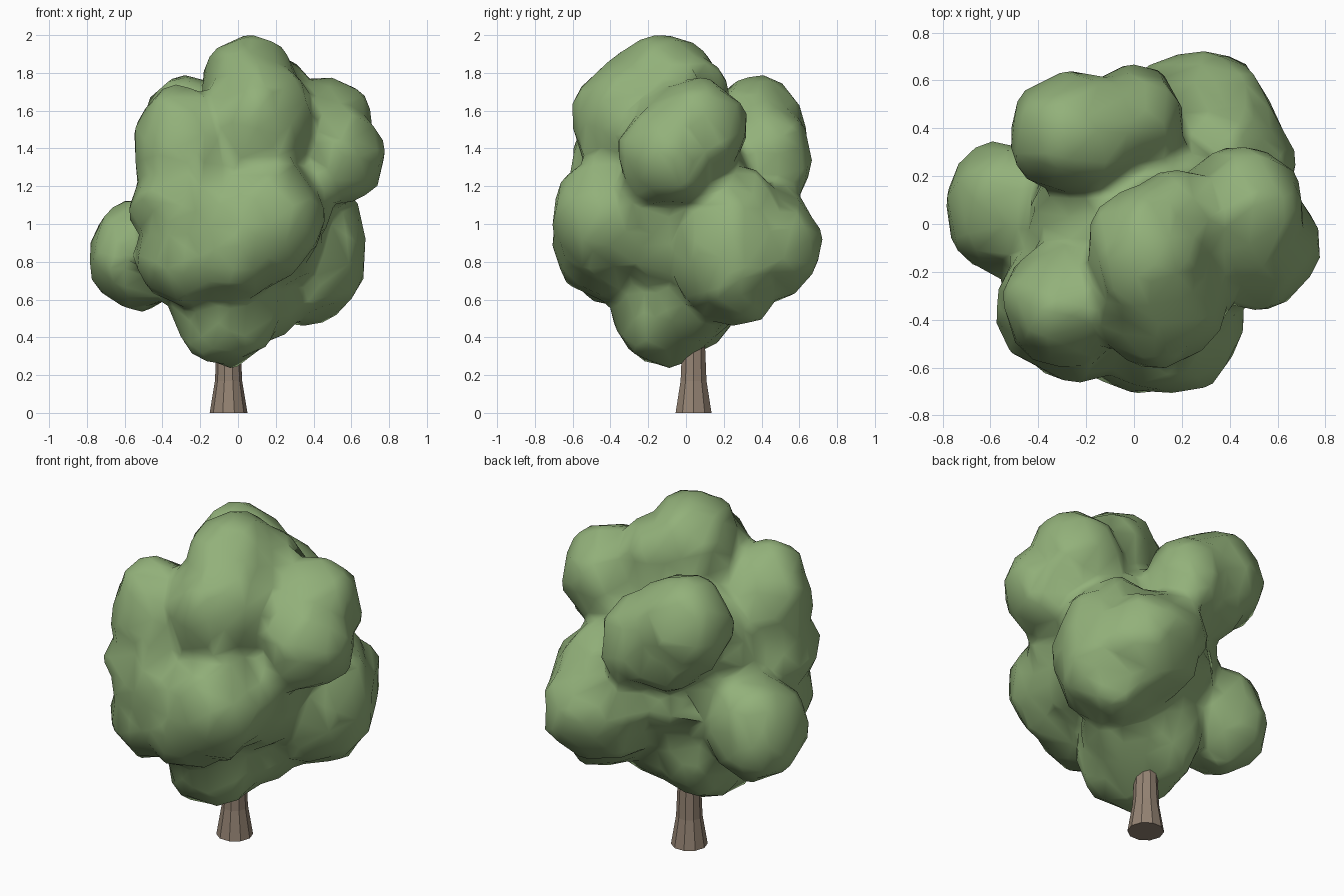
import bpy, bmesh, math
from mathutils import Vector, Matrix, noise

cube = bpy.data.objects.get("Cube")
if cube:
    bpy.data.objects.remove(cube, do_unlink=True)


def material(name, rgb):
    m = bpy.data.materials.new(name)
    m.use_nodes = True
    m.diffuse_color = (*rgb, 1)
    bsdf = next(n for n in m.node_tree.nodes if n.type == 'BSDF_PRINCIPLED')
    bsdf.inputs["Base Color"].default_value = (*rgb, 1)
    bsdf.inputs["Roughness"].default_value = 0.9
    return m


def add_object(name, bm, mat):
    mesh = bpy.data.meshes.new(name)
    bm.to_mesh(mesh)
    bm.free()
    mesh.materials.append(mat)
    obj = bpy.data.objects.new(name, mesh)
    bpy.context.collection.objects.link(obj)
    return obj


leaf_green = material("leaf green", (0.29, 0.44, 0.195))
bark_brown = material("bark brown", (0.295, 0.225, 0.17))

# Trunk: flared, faceted column
SIDES = 10
bm = bmesh.new()
rings = []
for z, r in [(0, 0.1), (0.17, 0.072), (0.45, 0.06), (0.8, 0.04)]:
    rings.append([bm.verts.new((-0.05 + r * math.cos(math.tau * i / SIDES),
                                0.04 + r * math.sin(math.tau * i / SIDES), z))
                  for i in range(SIDES)])
for low, high in zip(rings, rings[1:]):
    for i in range(SIDES):
        j = (i + 1) % SIDES
        bm.faces.new((low[i], low[j], high[j], high[i]))
bm.faces.new(rings[0][::-1])
bm.faces.new(rings[-1])
add_object("trunk", bm, bark_brown)

# Foliage: lumpy clumps (centre, radii) fused into one crown
clumps = [
    ((0.02, 0.00, 1.08), (0.47, 0.45, 0.52)),    # core
    ((0.10, -0.24, 1.53), (0.32, 0.36, 0.36)),   # top
    ((0.06, -0.12, 1.72), (0.25, 0.29, 0.28)),   # peak
    ((0.17, 0.01, 1.65), (0.23, 0.22, 0.25)),    # peak, back shoulder
    ((0.45, 0.05, 1.50), (0.27, 0.27, 0.28)),    # upper right
    ((0.50, -0.08, 1.36), (0.27, 0.27, 0.28)),   # upper right, lower lobe
    ((-0.24, 0.38, 1.49), (0.28, 0.25, 0.29)),   # upper back
    ((0.00, 0.43, 1.36), (0.21, 0.23, 0.28)),    # upper back, inner lobe
    ((-0.13, 0.39, 1.32), (0.25, 0.22, 0.24)),   # upper back, low lobe
    ((0.35, 0.24, 0.88), (0.32, 0.33, 0.42)),    # lower back right
    ((0.28, 0.40, 0.88), (0.31, 0.31, 0.30)),    # lower back
    ((0.16, 0.44, 0.97), (0.23, 0.24, 0.24)),    # lower back shoulder
    ((-0.53, 0.08, 0.84), (0.26, 0.27, 0.30)),   # lower left
    ((0.15, -0.41, 1.03), (0.30, 0.30, 0.33)),   # front
    ((0.27, -0.21, 1.13), (0.24, 0.24, 0.27)),   # front right fill
    ((-0.29, -0.34, 1.39), (0.26, 0.25, 0.33)),  # upper front left
    ((-0.25, -0.35, 1.10), (0.31, 0.30, 0.32)),  # middle front left
    ((-0.25, -0.34, 0.84), (0.30, 0.29, 0.28)),  # lower front left
    ((-0.02, -0.42, 0.87), (0.27, 0.28, 0.26)),  # lower front
    ((-0.06, -0.11, 0.58), (0.29, 0.28, 0.33)),  # bottom
    ((0.10, 0.04, 0.62), (0.25, 0.24, 0.25)),    # bottom right
    ((-0.12, 0.06, 0.60), (0.23, 0.22, 0.27)),   # bottom back
]
bm = bmesh.new()
for centre, radii in clumps:
    place = Matrix.Translation(centre) @ Matrix.Diagonal((*radii, 1))
    made = bmesh.ops.create_icosphere(bm, subdivisions=4, radius=1, matrix=place)
    for v in made["verts"]:
        away = v.co - Vector(centre)
        v.co += away * 0.14 * noise.noise(v.co * 7)
crown = add_object("crown", bm, leaf_green)

fuse = crown.modifiers.new("fuse", 'REMESH')
fuse.mode = 'VOXEL'
fuse.voxel_size = 0.035
soften = crown.modifiers.new("soften", 'SMOOTH')
soften.factor = 0.5
soften.iterations = 4
simplify = crown.modifiers.new("simplify", 'DECIMATE')
simplify.ratio = 0.08

# Bake the modifiers, then shade the crown smooth
bpy.ops.object.select_all(action='DESELECT')
crown.select_set(True)
bpy.context.view_layer.objects.active = crown
for name in ("fuse", "soften", "simplify"):
    bpy.ops.object.modifier_apply(modifier=name)
bpy.ops.object.shade_smooth()
